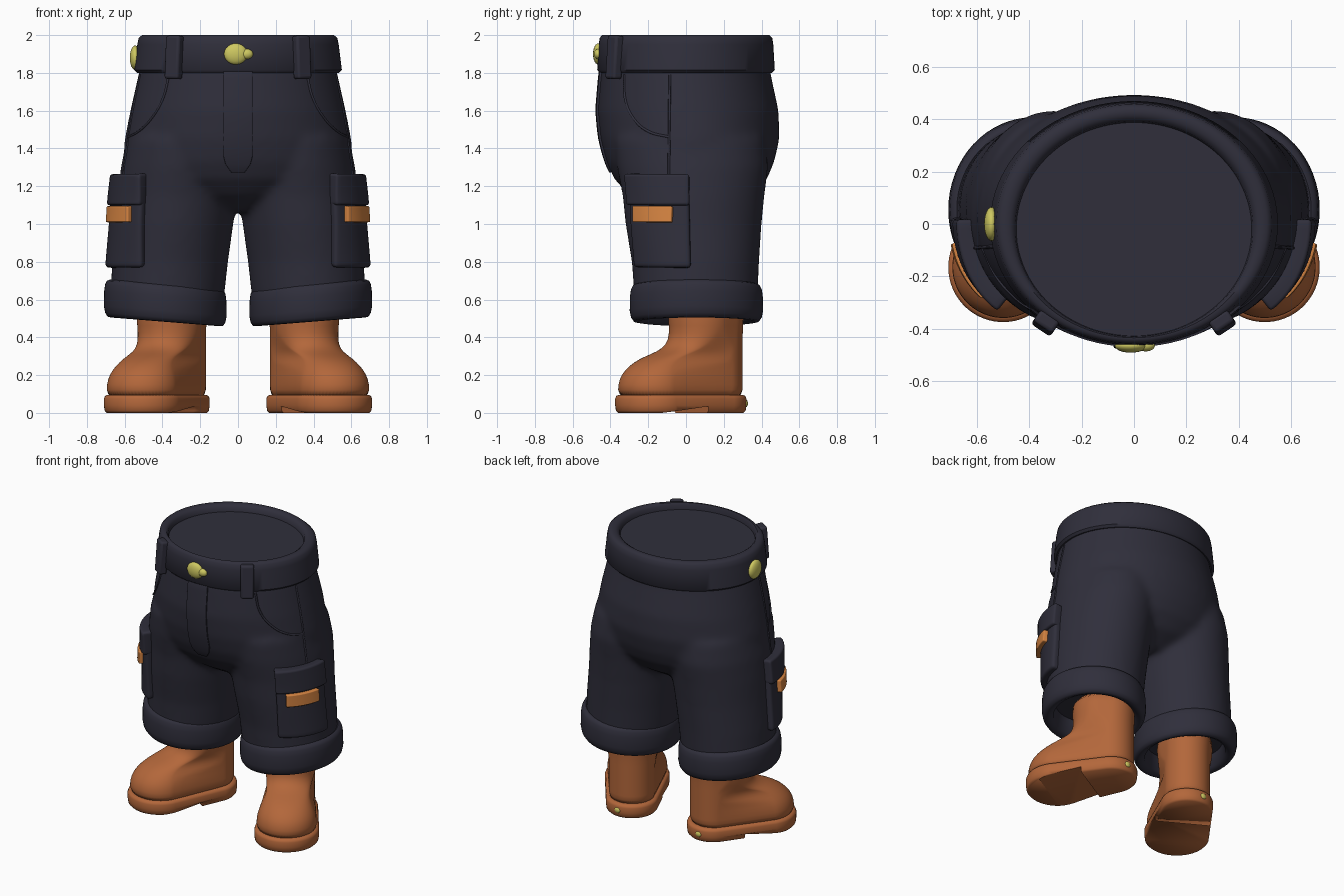
import bpy, bmesh, math
from mathutils import Vector
from mathutils.bvhtree import BVHTree

if "Cube" in bpy.data.objects:
    bpy.data.objects.remove(bpy.data.objects["Cube"])


def material(name, rgb):
    m = bpy.data.materials.new(name)
    m.diffuse_color = (*rgb, 1)
    m.use_nodes = True
    m.node_tree.nodes["Principled BSDF"].inputs["Base Color"].default_value = m.diffuse_color
    return m


NAVY = material("navy_cloth", (0.029, 0.028, 0.044))
BROWN = material("brown_leather", (0.45, 0.135, 0.043))
ORANGE = material("orange_tab", (0.68, 0.235, 0.055))
YELLOW = material("yellow_metal", (0.62, 0.58, 0.12))


def finish(name, bm, mat, angle=40):
    me = bpy.data.meshes.new(name)
    bm.to_mesh(me)
    bm.free()
    me.polygons.foreach_set("use_smooth", [True] * len(me.polygons))
    me.set_sharp_from_angle(angle=math.radians(angle))
    me.materials.append(mat)
    ob = bpy.data.objects.new(name, me)
    bpy.context.collection.objects.link(ob)
    return ob


def add_loft(bm, rings):
    """Skin a stack of rings and cap both ends."""
    loops = [[bm.verts.new(p) for p in r] for r in rings]
    n = len(loops[0])
    for a, b in zip(loops, loops[1:]):
        for i in range(n):
            j = (i + 1) % n
            bm.faces.new((a[i], a[j], b[j], b[i]))
    bm.faces.new(loops[0])
    bm.faces.new(loops[-1])
    bmesh.ops.recalc_face_normals(bm, faces=bm.faces)


def loft(name, rings, mat, angle=40):
    bm = bmesh.new()
    add_loft(bm, rings)
    return finish(name, bm, mat, angle)


def ellipse(z, cx, cy, rx, ry, s=1, tilt=0, n=64):
    out = []
    for i in range(n):
        a = 2 * math.pi * i / n
        dx = rx * math.cos(a)
        out.append((s * (cx + dx), cy + ry * math.sin(a), z + tilt * dx))
    return out


def foot_point(u, v, z, s):
    """Foot axis runs from the heel, turned outwards to the toe."""
    return (s * (0.32 + 0.496 * u + 0.868 * v), 0.15 - 0.868 * u + 0.496 * v, z)


def foot_ring(z, heel_r, d, toe_r, s, n=64):
    out = []
    for i in range(n):
        a = 2 * math.pi * (i + 0.5) / n
        toe = d * math.cos(a) + toe_r > heel_r
        r = toe_r if toe else heel_r
        out.append(foot_point((d if toe else 0) + r * math.cos(a), r * math.sin(a), z, s))
    return out


# Trousers: pelvis and two legs fused into one smooth skin
bm = bmesh.new()
pelvis = [(1.88, 0, .505, .44), (1.8, -.003, .525, .45), (1.6, .01, .57, .48), (1.45, .02, .60, .475),
          (1.33, .022, .605, .445), (1.24, .025, .57, .405), (1.15, .03, .40, .33), (1.07, .03, .18, .2)]
add_loft(bm, [ellipse(z, 0, cy, rx, ry) for z, cy, rx, ry in pelvis])
leg = [(1.45, .29, .02, .30, .40), (1.3, .305, .035, .315, .40), (1.15, .32, .04, .318, .375),
       (1.0, .337, .04, .312, .36), (.8, .36, .05, .307, .337), (.6, .375, .053, .30, .325)]
for s in (1, -1):
    add_loft(bm, [ellipse(*r, s=s) for r in leg])
trousers = finish("trousers", bm, NAVY)
rm = trousers.modifiers.new("fuse", 'REMESH')
rm.mode = 'VOXEL'
rm.voxel_size = 0.02
rm.use_smooth_shade = True
sm = trousers.modifiers.new("soften", 'SMOOTH')
sm.factor = 0.5
sm.iterations = 10
bpy.context.view_layer.update()
skin = BVHTree.FromObject(trousers, bpy.context.evaluated_depsgraph_get())


def on_skin(p, n):
    """Project a point along -n on the trousers."""
    hit = skin.ray_cast(Vector(p) + n * 1.0, -n)[0]
    return hit if hit else Vector(p)


def patch(name, o, n, u0, u1, z0, z1, thick, mat, shear=0, bevel=.018, width=lambda t: 1, s=1):
    """Cloth panel of even thickness that follows the trousers."""
    n = Vector((n[0] * s, n[1], 0)).normalized()
    t = Vector((0, 0, 1)).cross(n)
    if s < 0:
        u0, u1 = -u1, -u0
    N = 12
    bm = bmesh.new()
    g = []
    for j in range(N + 1):
        z = z0 + (z1 - z0) * j / N
        row = []
        for i in range(N + 1):
            u = (u0 + (u1 - u0) * i / N) * width(j / N) + s * shear * (z - 1)
            p = Vector((o[0] * s, o[1], z)) + t * u
            row.append(bm.verts.new(on_skin(p, n) + n * thick))
        g.append(row)
    for j in range(N):
        for i in range(N):
            bm.faces.new((g[j][i], g[j][i + 1], g[j + 1][i + 1], g[j + 1][i]))
    ob = finish(name, bm, mat, 80)
    so = ob.modifiers.new("thickness", 'SOLIDIFY')
    so.thickness = thick + 0.03
    so.offset = -1
    bv = ob.modifiers.new("round", 'BEVEL')
    bv.width = bevel
    bv.segments = 3
    bv.angle_limit = math.radians(50)
    return ob


def seam(name, pts, s):
    """Thin raised stitch line through points laid on the trousers."""
    cu = bpy.data.curves.new(name, 'CURVE')
    cu.dimensions = '3D'
    cu.bevel_depth = 0.007
    cu.bevel_resolution = 1
    sp = cu.splines.new('BEZIER')
    sp.bezier_points.add(len(pts) - 1)
    for b, (x, y, z) in zip(sp.bezier_points, pts):
        n = Vector((x * s, y, 0)).normalized()
        b.co = on_skin((x * s, y, z), n)
        b.handle_left_type = b.handle_right_type = 'AUTO'
    cu.materials.append(NAVY)
    bpy.context.collection.objects.link(bpy.data.objects.new(name, cu))


def pebble(name, loc, size, mat):
    bm = bmesh.new()
    bmesh.ops.create_uvsphere(bm, u_segments=24, v_segments=12, radius=1)
    bmesh.ops.scale(bm, vec=size, verts=bm.verts)
    bmesh.ops.translate(bm, vec=loc, verts=bm.verts)
    return finish(name, bm, mat)


# Waistband with a slightly sunken lid
band = [(1.81, 0, .48, .41), (1.80, 0, .535, .455), (1.815, 0, .55, .47), (1.95, 0, .533, .462),
        (1.985, 0, .526, .457), (2.0, -.002, .508, .442), (2.0, -.01, .475, .425),
        (1.985, -.018, .455, .412), (1.955, -.02, .45, .408)]
loft("waistband", [ellipse(z, 0, cy, rx, ry, n=96) for z, cy, rx, ry in band], NAVY, 50)

# Fly and metal buttons
patch("fly", (0, -.4), (0, -1), -.078, .078, 1.27, 1.81, .012, NAVY, bevel=.008,
      width=lambda t: max(.45, math.sqrt(1 - (1 - min(1, t / .17)) ** 2)))
pebble("front_button", (-.012, -.465, 1.9), (.062, .027, .056), YELLOW)
pebble("front_button_tip", (.045, -.465, 1.9), (.035, .022, .027), YELLOW)
pebble("side_button", (-.545, 0, 1.88), (.028, .065, .065), YELLOW)

for s, side in ((1, "right"), (-1, "left")):
    # Belt loop
    bm = bmesh.new()
    bmesh.ops.create_cube(bm, size=1)
    bmesh.ops.scale(bm, vec=(.088, .055, .23), verts=bm.verts)
    loop = finish(side + "_belt_loop", bm, NAVY)
    loop.location = (s * .338, -.378, 1.882)
    loop.rotation_euler = (math.radians(-4), 0, s * math.radians(34))
    bv = loop.modifiers.new("round", 'BEVEL')
    bv.width = .014
    bv.segments = 3

    # Hip pocket stitching and side seam
    seam(side + "_hip_pocket", [(.38, -.34, 1.79), (.41, -.33, 1.66), (.46, -.28, 1.56),
                                (.53, -.2, 1.49), (.58, -.09, 1.46)], s)
    seam(side + "_side_seam", [(.55, -.09, 1.79), (.57, -.09, 1.6), (.59, -.09, 1.42), (.6, -.09, 1.26)], s)

    # Cargo pocket, flap and tab
    o, n = (.6, -.14), (.86, -.5)
    patch(side + "_cargo_pocket", o, n, -.18, .18, .77, 1.2, .042, NAVY, shear=-.06, s=s)
    patch(side + "_pocket_flap", o, n, -.19, .19, 1.1, 1.265, .062, NAVY, shear=-.06, bevel=.025, s=s)
    patch(side + "_pocket_tab", o, n, -.135, .105, 1.01, 1.095, .072, ORANGE, bevel=.014, s=s)

    # Turned-up cuff
    prof = [(.6, .72), (.5, .78), (.482, .88), (.485, .94), (.505, .98), (.54, 1.0),
            (.62, .995), (.655, .98), (.675, .95), (.682, .9), (.66, .82)]
    loft(side + "_cuff", [ellipse(z, .385, .055, .325 * k, .353 * k, s, .08) for z, k in prof], NAVY, 60)

    # Boot upper: rounded toe rising into the shaft
    boot = [(.07, .148, .363, .19), (.12, .15, .363, .197), (.18, .15, .36, .192), (.23, .15, .345, .172),
            (.27, .15, .315, .15), (.3, .15, .26, .14), (.325, .15, .18, .145), (.36, .15, .11, .158),
            (.42, .15, .075, .172), (.5, .155, .075, .18), (.62, .155, .075, .185)]
    up = loft(side + "_boot", [foot_ring(*r, s=s) for r in boot], BROWN, 80)
    up.modifiers.new("smooth", 'SUBSURF').levels = 1

    # Sole with a wedge cut out ahead of the heel
    sole = [(0, .155, .363, .195), (.012, .166, .363, .206), (.04, .17, .363, .21),
            (.075, .17, .363, .21), (.09, .164, .363, .204), (.096, .148, .363, .19)]
    so = loft(side + "_sole", [foot_ring(*r, s=s) for r in sole], BROWN, 50)
    wedge = loft(side + "_arch_cutter", [[foot_point(u, v, z, s) for u, z in
                 ((.14, -.03), (.14, .035), (.46, -.004), (.46, -.03))] for v in (-.4, .4)], BROWN)
    wedge.hide_render = True
    wedge.hide_viewport = True
    bo = so.modifiers.new("arch", 'BOOLEAN')
    bo.operation = 'DIFFERENCE'
    bo.solver = 'EXACT'
    bo.object = wedge

    # Heel stud
    pebble(side + "_heel_stud", (s * .32, .316, .05), (.022, .012, .02), YELLOW)
